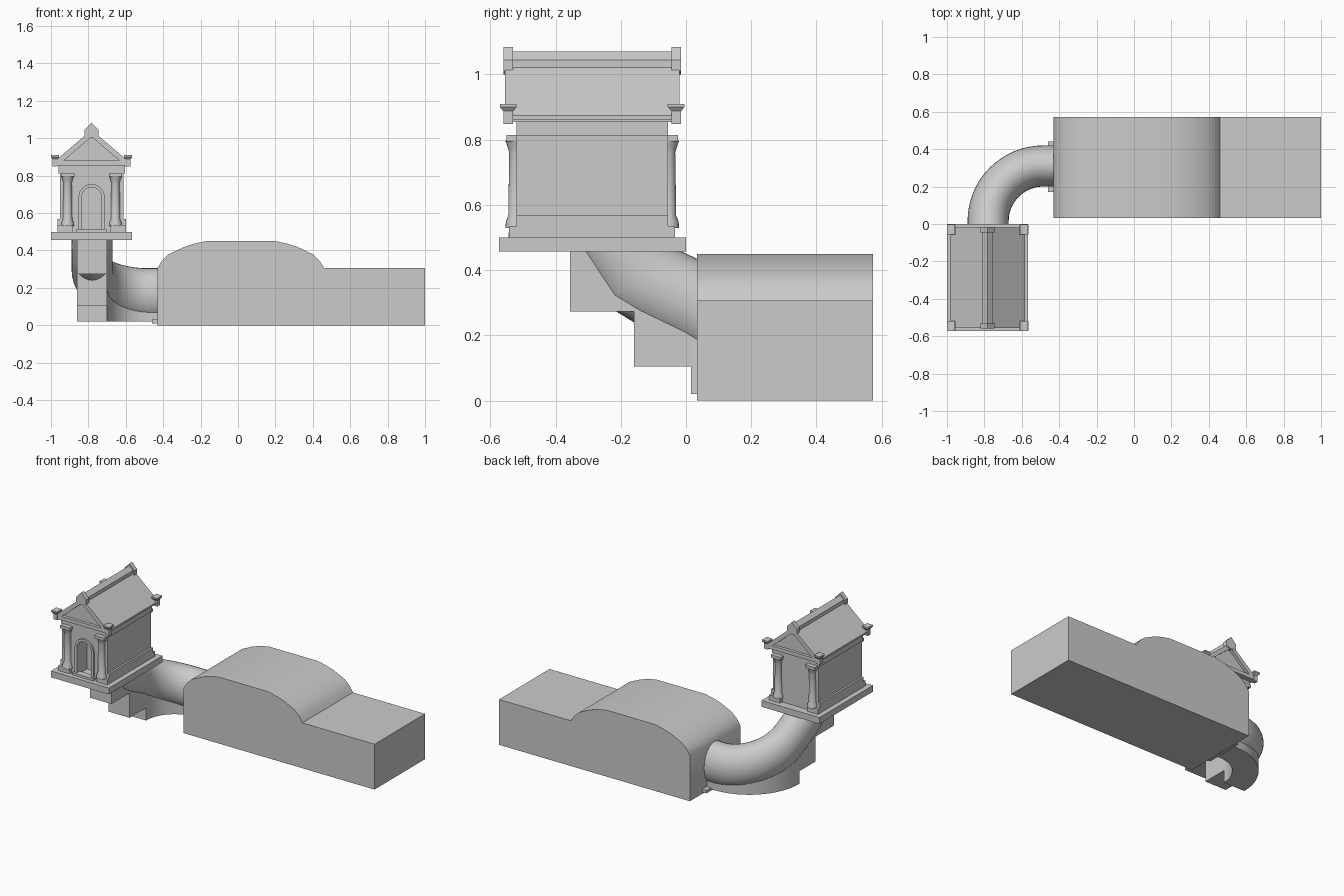
import bpy, bmesh, math
from mathutils import Vector

if "Cube" in bpy.data.objects:
    bpy.data.objects.remove(bpy.data.objects["Cube"])

CX, CY = -0.783, -0.285   # temple centre


def loft(name, rings, smooth=False):
    """Join equal-length rings of points into a capped solid."""
    bm = bmesh.new()
    vs = [[bm.verts.new(p) for p in r] for r in rings]
    n = len(vs[0])
    for a, b in zip(vs, vs[1:]):
        for i in range(n):
            j = (i + 1) % n
            bm.faces.new((a[i], a[j], b[j], b[i]))
    bm.faces.new(vs[0][::-1])
    bm.faces.new(vs[-1])
    bmesh.ops.recalc_face_normals(bm, faces=bm.faces)
    me = bpy.data.meshes.new(name)
    bm.to_mesh(me)
    bm.free()
    ob = bpy.data.objects.new(name, me)
    bpy.context.collection.objects.link(ob)
    if smooth:
        bpy.ops.object.select_all(action='DESELECT')
        ob.select_set(True)
        bpy.context.view_layer.objects.active = ob
        bpy.ops.object.shade_smooth_by_angle(angle=math.radians(35))
    return ob


def prism(name, prof, y0, y1, smooth=False):
    return loft(name, [[(x, y, z) for x, z in prof] for y in (y0, y1)], smooth)


def rect(x0, x1, y0, y1, z):
    return [(x0, y0, z), (x1, y0, z), (x1, y1, z), (x0, y1, z)]


def box(name, x0, x1, y0, y1, z0, z1, flare=0.0):
    f = flare
    return loft(name, [rect(x0, x1, y0, y1, z0),
                       rect(x0 - f, x1 + f, y0 - f, y1 + f, z1)])


def turned(name, x, y, prof, n=20):
    return loft(name, [[(x + r * math.cos(i * math.tau / n),
                         y + r * math.sin(i * math.tau / n), z)
                        for i in range(n)] for r, z in prof], True)


# Large hall with raised rounded roof
prism("hall", [(-0.43, 0), (1, 0), (1, 0.307), (0.46, 0.307), (0.437, 0.345),
               (0.40, 0.38), (0.32, 0.418), (0.265, 0.436), (0.20, 0.45),
               (-0.17, 0.45), (-0.235, 0.436), (-0.29, 0.418), (-0.37, 0.38),
               (-0.407, 0.345), (-0.43, 0.307)], 0.033, 0.573, True)

# Rising curved passage
AX, AY, R = -0.485, 0.015, 0.295


def bend(s):
    a = math.pi / 2 * (1 + s)
    radial = Vector((math.cos(a), math.sin(a), 0))
    return Vector((AX, AY, 0.165 + 0.135 * s ** 1.7)) + R * radial, radial


def ring(c, side, up, n=32):
    return [c + side * math.cos(t) + up * math.sin(t)
            for t in (i * math.tau / n for i in range(n))]


STEPS = 16
side0 = Vector((0, 0.11, 0))
rings = [ring(Vector((-0.42, 0.31, 0.165)), side0, Vector((0, 0, 0.14)))]
for k in range(STEPS + 1):
    s = k / STEPS
    c, radial = bend(s)
    slope = 0.5 * s ** 0.7
    fwd = Vector((-radial.y, radial.x, slope)).normalized()
    up = radial.cross(fwd)
    rings.append(ring(c, radial * 0.11, up * (0.14 - 0.01 * s)))
for y, z, uy, uz in [(-0.10, 0.355, 0.058, 0.116), (-0.15, 0.385, 0.10, 0.09),
                     (-0.22, 0.47, 0.14, 0.0)]:
    rings.append(ring(Vector((-0.78, y, z)), Vector((-0.11, 0, 0)), Vector((0, uy, uz))))
loft("curved_passage", rings, True)

# Stepped supports under the passage
band = [[(-0.42, 0.23, 0.02), (-0.42, 0.39, 0.02), (-0.42, 0.39, 0.16), (-0.42, 0.23, 0.16)]]
for k in range(STEPS + 1):
    c, radial = bend(k / STEPS)
    i, o = c - radial * 0.08, c + radial * 0.08
    band.append([(i.x, i.y, 0.02), (o.x, o.y, 0.02), (o.x, o.y, c.z), (i.x, i.y, c.z)])
loft("curved_support", band, True)
box("middle_support", -0.86, -0.70, -0.16, 0.03, 0.105, 0.33)
box("upper_support", -0.86, -0.70, -0.355, -0.12, 0.273, 0.46)
box("joint_plate", -0.46, -0.42, 0.17, 0.44, 0.01, 0.03)

# Temple base, plinth and walls
box("temple_base", -1, -0.566, -0.573, 0, 0.457, 0.5)
WX, YF, YB = 0.17, -0.52, -0.055
DOOR, SPRING = 0.053, 0.685


def arch(r, z0):
    pts = [(CX - r, z0)]
    pts += [(CX - r * math.cos(i * math.pi / 12), SPRING + r * math.sin(i * math.pi / 12))
            for i in range(13)]
    return pts + [(CX + r, z0)]


box("wall_core", CX - WX, CX + WX, -0.42, YB, 0.5, 0.815)
prism("front_wall", [(CX - WX, 0.5)] + arch(DOOR, 0.5)
      + [(CX + WX, 0.5), (CX + WX, 0.815), (CX - WX, 0.815)], YF, -0.42)
prism("door_frame", arch(0.07, 0.515) + arch(DOOR, 0.515)[::-1], YF - 0.01, YF + 0.005)
box("door_step", CX - 0.08, CX + 0.08, -0.545, -0.50, 0.5, 0.515)
for s in (-1, 1):
    xa, xb = sorted((CX + s * 0.165, CX + s * 0.183))
    box("side_plinth", xa, xb, YF, YB, 0.5, 0.567)

# Corner columns with pedestals and capitals
for s in (-1, 1):
    for y, d in ((YF, -1), (YB, 1)):
        x = CX + s * 0.128
        xa, xb = sorted((CX + s * 0.183, CX + s * 0.10))
        ya, yb = sorted((y + d * 0.022, y - d * 0.01))
        box("column_pedestal", xa, xb, ya, yb, 0.5, 0.535)
        turned("column", x, y, [(0.034, 0.53), (0.032, 0.55), (0.025, 0.567), (0.022, 0.76),
                                (0.026, 0.775), (0.034, 0.797)])
        box("capital", x - 0.036, x + 0.036, y - 0.03, y + 0.03, 0.795, 0.815)

# Architrave and gabled roof
box("architrave", CX - 0.178, CX + 0.178, YF, YB, 0.812, 0.858)
box("cornice", CX - 0.19, CX + 0.19, -0.555, -0.02, 0.855, 0.88)
prism("gable", [(CX - 0.175, 0.875), (CX + 0.175, 0.875), (CX, 1.02)], -0.535, -0.04)
prism("roof", [(CX - 0.2, 0.862), (CX - 0.17, 0.862), (CX, 1.008), (CX + 0.17, 0.862),
               (CX + 0.2, 0.862), (CX + 0.2, 0.874), (CX, 1.045), (CX - 0.2, 0.874)],
      -0.555, -0.02)
prism("ridge_beam", [(CX - 0.028, 1.02), (CX + 0.028, 1.02), (CX + 0.028, 1.045),
                     (CX, 1.07), (CX - 0.028, 1.045)], -0.535, -0.045)

# Roof ornaments at ridge ends and eaves corners
for y in (-0.545, -0.03):
    prism("ridge_finial", [(CX - 0.037, 1.01), (CX, 1.0), (CX + 0.037, 1.01),
                           (CX + 0.037, 1.045), (CX, 1.084), (CX - 0.037, 1.045)],
          y - 0.015, y + 0.015)
    for s in (-1, 1):
        x = CX + s * 0.195
        box("corner_block", x - 0.014, x + 0.014, y - 0.014, y + 0.014, 0.848, 0.895)
        box("corner_cap", x - 0.014, x + 0.014, y - 0.016, y + 0.016, 0.888, 0.9, 0.009)
        box("corner_cap_top", x - 0.022, x + 0.022, y - 0.026, y + 0.026, 0.9, 0.91)
